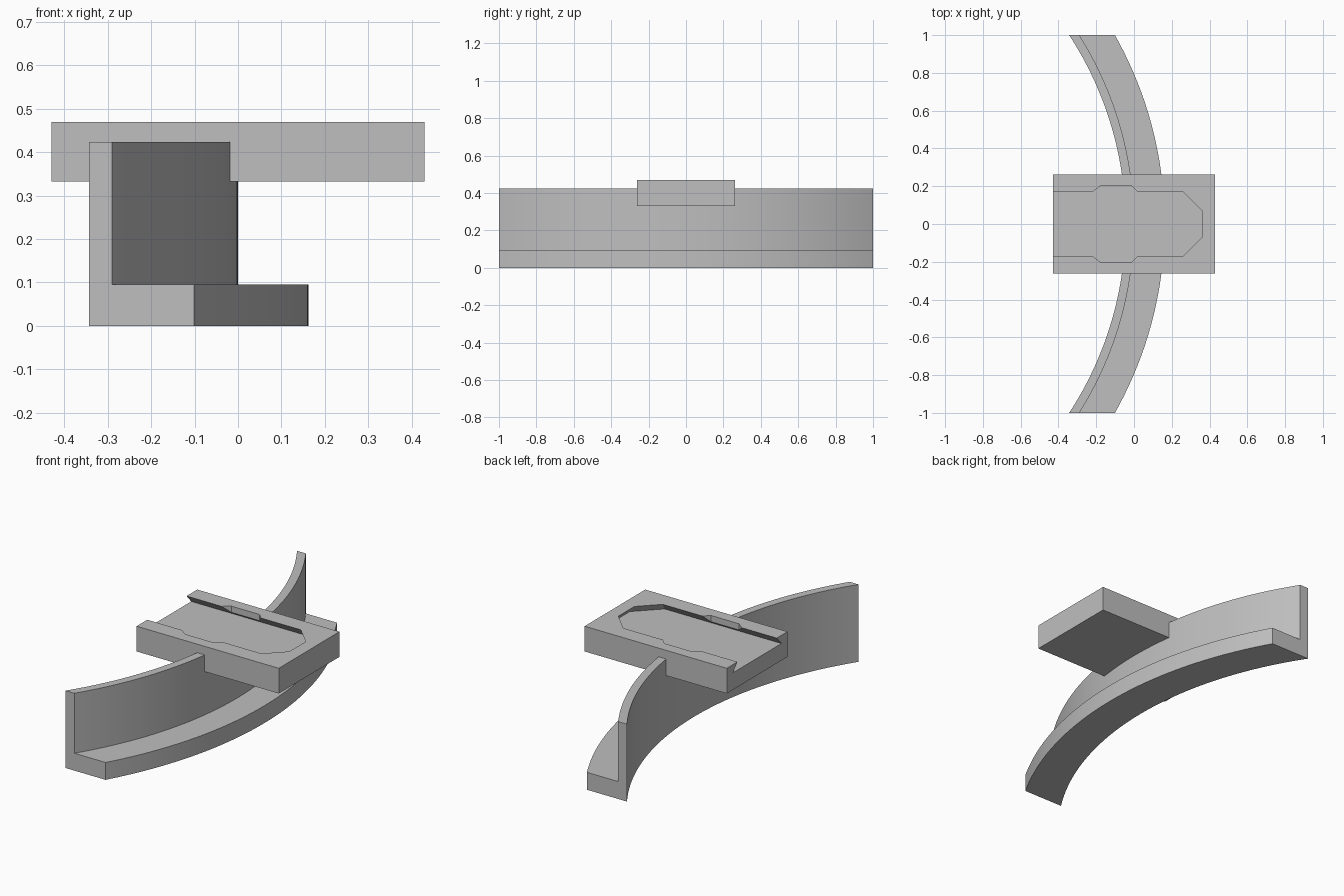
import bpy, bmesh
from math import sqrt

if "Cube" in bpy.data.objects:
    bpy.data.objects.remove(bpy.data.objects["Cube"])

grey = bpy.data.materials.new("plain_grey")
grey.use_nodes = True
colour = (0.52, 0.52, 0.52, 1)
grey.diffuse_color = colour
grey.node_tree.nodes["Principled BSDF"].inputs["Base Color"].default_value = colour


def loft(name, rings):
    """Skin a list of equal-length point rings and cap both ends."""
    bm = bmesh.new()
    loops = [[bm.verts.new(p) for p in ring] for ring in rings]
    for a, b in zip(loops, loops[1:]):
        for i in range(len(a)):
            j = (i + 1) % len(a)
            bm.faces.new((a[i], a[j], b[j], b[i]))
    bm.faces.new(loops[0])
    bm.faces.new(loops[-1])
    bmesh.ops.recalc_face_normals(bm, faces=bm.faces)
    mesh = bpy.data.meshes.new(name)
    bm.to_mesh(mesh)
    bm.free()
    mesh.materials.append(grey)
    obj = bpy.data.objects.new(name, mesh)
    bpy.context.collection.objects.link(obj)
    return obj


def activate(obj):
    bpy.ops.object.select_all(action="DESELECT")
    obj.select_set(True)
    bpy.context.view_layer.objects.active = obj


def cut(target, cutter):
    cutter.hide_render = True
    mod = target.modifiers.new("cut", "BOOLEAN")
    mod.operation = "DIFFERENCE"
    mod.solver = "EXACT"
    mod.object = cutter
    activate(target)
    bpy.ops.object.modifier_apply(modifier=mod.name)
    bpy.data.objects.remove(cutter)


def mirrored(half):
    return half + [(x, -y) for x, y in reversed(half)]


def layer(outline, z):
    return [(x, y, z) for x, y in outline]


# Curved bracket: L section of concentric arcs, trimmed square at both ends
INNER, WALL, FLANGE, CENTRE = 1.825, 1.87, 2.032, -1.87
section = [(INNER, 0), (FLANGE, 0), (FLANGE, 0.095),
           (WALL, 0.095), (WALL, 0.423), (INNER, 0.423)]
STEPS = 64
ys = [-1 + 2 * i / STEPS for i in range(STEPS + 1)]
bracket = loft("curved_bracket", [
    [(CENTRE + sqrt(r * r - y * y), y, z) for r, z in section] for y in ys])
activate(bracket)
bpy.ops.object.shade_smooth_by_angle()

# Mounting block
BOTTOM, TOP, FLOOR = 0.332, 0.47, 0.425
block_outline = mirrored([(-0.43, 0.262), (0.43, 0.262)])
block = loft("mounting_block", [layer(block_outline, z) for z in (BOTTOM, TOP)])


# Undercut slide pocket, open at one end and chamfered at the other
def pocket(grow):
    return mirrored([(-0.5, 0.17 + grow), (0.26 + 0.4 * grow, 0.17 + grow),
                     (0.36 + grow, 0.07 + 0.4 * grow)])


cut(block, loft("pocket_cutter", [
    layer(pocket(0.04), FLOOR), layer(pocket(0), TOP), layer(pocket(0), TOP + 0.05)]))

# Wider entry notch on both sides of the pocket
notch = mirrored([(-0.22, 0.17), (-0.18, 0.2), (-0.01, 0.2), (0.02, 0.17)])
cut(block, loft("notch_cutter", [layer(notch, z) for z in (FLOOR + 0.003, TOP + 0.03)]))
